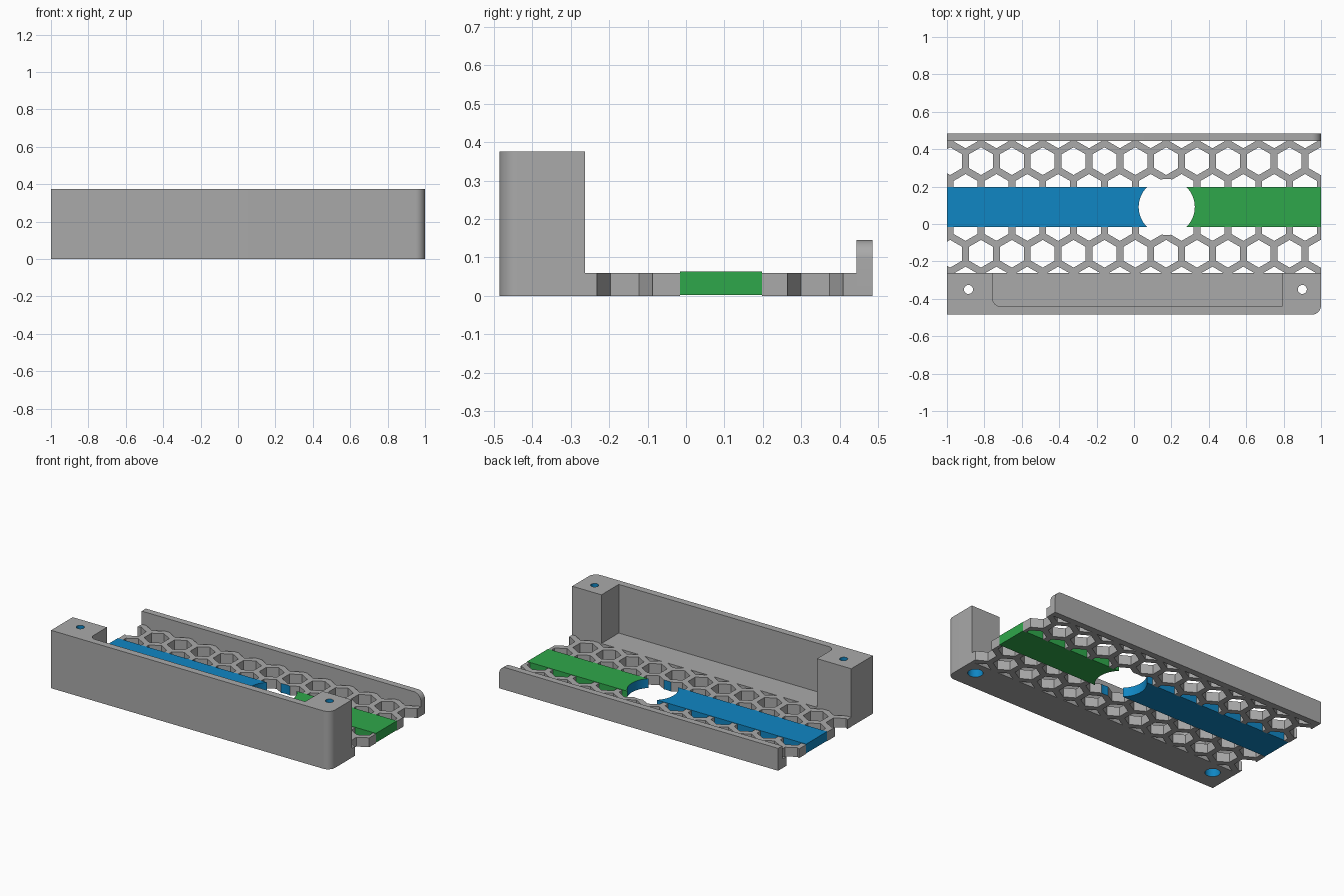
import bpy, bmesh, math
from mathutils import Vector

if "Cube" in bpy.data.objects:
    bpy.data.objects.remove(bpy.data.objects["Cube"])


def material(name, rgb):
    m = bpy.data.materials.new(name)
    m.diffuse_color = (*rgb, 1)
    m.use_nodes = True
    m.node_tree.nodes["Principled BSDF"].inputs["Base Color"].default_value = m.diffuse_color
    return m


GREY = material("grey", (0.40, 0.40, 0.40))
BLUE = material("blue", (0.005, 0.24, 0.55))
GREEN = material("green", (0.028, 0.39, 0.07))


def prism(name, outlines, lo, hi, mats=(GREY,), upright=False):
    """Extrude outlines along z, or along y when upright (outlines are then x, z)."""
    bm = bmesh.new()
    for pts in outlines:
        place = (lambda p, h: (p[0], h, p[1])) if upright else (lambda p, h: (p[0], p[1], h))
        a = [bm.verts.new(place(p, lo)) for p in pts]
        b = [bm.verts.new(place(p, hi)) for p in pts]
        bm.faces.new(a)
        bm.faces.new(b)
        for i in range(len(pts)):
            j = (i + 1) % len(pts)
            bm.faces.new((a[i], a[j], b[j], b[i]))
    bmesh.ops.recalc_face_normals(bm, faces=bm.faces)
    me = bpy.data.meshes.new(name)
    bm.to_mesh(me)
    bm.free()
    for m in mats:
        me.materials.append(m)
    ob = bpy.data.objects.new(name, me)
    bpy.context.collection.objects.link(ob)
    return ob


def rect(x0, x1, y0, y1):
    return [(x0, y0), (x1, y0), (x1, y1), (x0, y1)]


def arc(cx, cy, r, a0, a1, n):
    return [(cx + r * math.cos(math.radians(a0 + (a1 - a0) * i / n)),
             cy + r * math.sin(math.radians(a0 + (a1 - a0) * i / n))) for i in range(n + 1)]


def circle(cx, cy, r, n=48):
    return arc(cx, cy, r, 0, 360, n)[:-1]


def cut(ob, *cutters):
    """Subtract the cutters and keep the result as plain mesh."""
    for c in cutters:
        mod = ob.modifiers.new("cut", 'BOOLEAN')
        mod.operation, mod.solver, mod.object = 'DIFFERENCE', 'EXACT', c
    dg = bpy.context.evaluated_depsgraph_get()
    me = bpy.data.meshes.new_from_object(ob.evaluated_get(dg))
    ob.modifiers.clear()
    ob.data = me


def paint_bore(ob, cx, cy, r, slot):
    """Colour the walls of a round hole."""
    for f in ob.data.polygons:
        if abs(f.normal.z) < 0.9 and all(
                abs(math.hypot(ob.data.vertices[v].co.x - cx, ob.data.vertices[v].co.y - cy) - r) < 0.002
                for v in f.vertices):
            f.material_index = slot


def smooth(ob):
    bpy.ops.object.select_all(action='DESELECT')
    ob.select_set(True)
    bpy.context.view_layer.objects.active = ob
    bpy.ops.object.shade_smooth_by_angle(angle=math.radians(25))


cutters = []


def cutter(*args, **kw):
    ob = prism(*args, **kw)
    ob.hide_render = True
    cutters.append(ob)
    return ob


Y0, Y1 = -0.485, 0.485
FRONT, BACK = -0.263, 0.443        # inner edges of front block and back wall
S0, S1 = -0.016, 0.198             # edges of the coloured strip
PLATE = 0.06
HX, HY, HR = 0.175, 0.091, 0.15    # large round opening

# Front block with a recess behind its wall, leaving a post at each end
block = prism("front_block",
              [[(-1, Y0)] + arc(0.95, Y0 + 0.05, 0.05, -90, 0, 10) + [(1, FRONT), (-1, FRONT)]],
              0, 0.375, (GREY, BLUE))
recess = cutter("recess_cutter",
                [arc(-0.715, -0.40, 0.04, 180, 270, 8) + [(0.79, -0.44), (0.79, -0.2), (-0.755, -0.2)]],
                PLATE, 0.5)
screws = [(-0.885, -0.35), (0.90, -0.35)]
bores = cutter("screw_cutter", [circle(x, y, 0.024, 32) for x, y in screws], -0.1, 0.5)
sinks = cutter("counterbore_cutter", [circle(x, y, 0.045, 32) for x, y in screws], -0.1, 0.12)
cut(block, recess, bores, sinks)
for x, y in screws:
    paint_bore(block, x, y, 0.024, 1)
    paint_bore(block, x, y, 0.045, 1)

# Low back wall, rounded at its top right end
wall = prism("back_wall", [[(-1, 0), (1, 0)] + arc(0.95, 0.095, 0.05, 0, 90, 10) + [(-1, 0.145)]],
             BACK, Y1, upright=True)

# Honeycomb plates on both sides of the strip
PITCH, SIDE = 0.165, 0.074
ROW = PITCH * math.sqrt(3) / 2


def honeycomb(row_y):
    cells = []
    for r in (-1, 0, 1):
        for k in range(-8, 7):
            cx = 0.172 + PITCH * (k + 0.5 * abs(r))
            cells.append([(cx + SIDE * math.sin(math.radians(60 * i)),
                           row_y + r * ROW + SIDE * math.cos(math.radians(60 * i))) for i in range(6)])
    return cells


opening = cutter("opening_cutter", [circle(HX, HY, HR, 64)], -0.1, 0.2)
plates = []
for name, y0, y1, row_y in (("back_honeycomb", S1, BACK, 0.336),
                            ("front_honeycomb", FRONT, S0, -0.159)):
    plate = prism(name, [rect(-1, 1, y0, y1)], 0, PLATE, (GREY, BLUE))
    cut(plate, cutter(name + "_cutter", honeycomb(row_y), -0.1, 0.2), opening)
    paint_bore(plate, HX, HY, HR, 1)
    plates.append(plate)

# Coloured strip in two parts, ending at the round opening
blue_strip = prism("blue_strip", [rect(-1, HX, S0, S1)], 0.003, 0.063, (BLUE,))
green_strip = prism("green_strip", [rect(HX, 1, S0, S1)], 0.003, 0.063, (GREEN, BLUE))
for s in (blue_strip, green_strip):
    cut(s, opening)
paint_bore(green_strip, HX, HY, HR, 1)

for ob in (block, wall, blue_strip, green_strip, *plates):
    smooth(ob)
for c in cutters:
    bpy.data.objects.remove(c)
